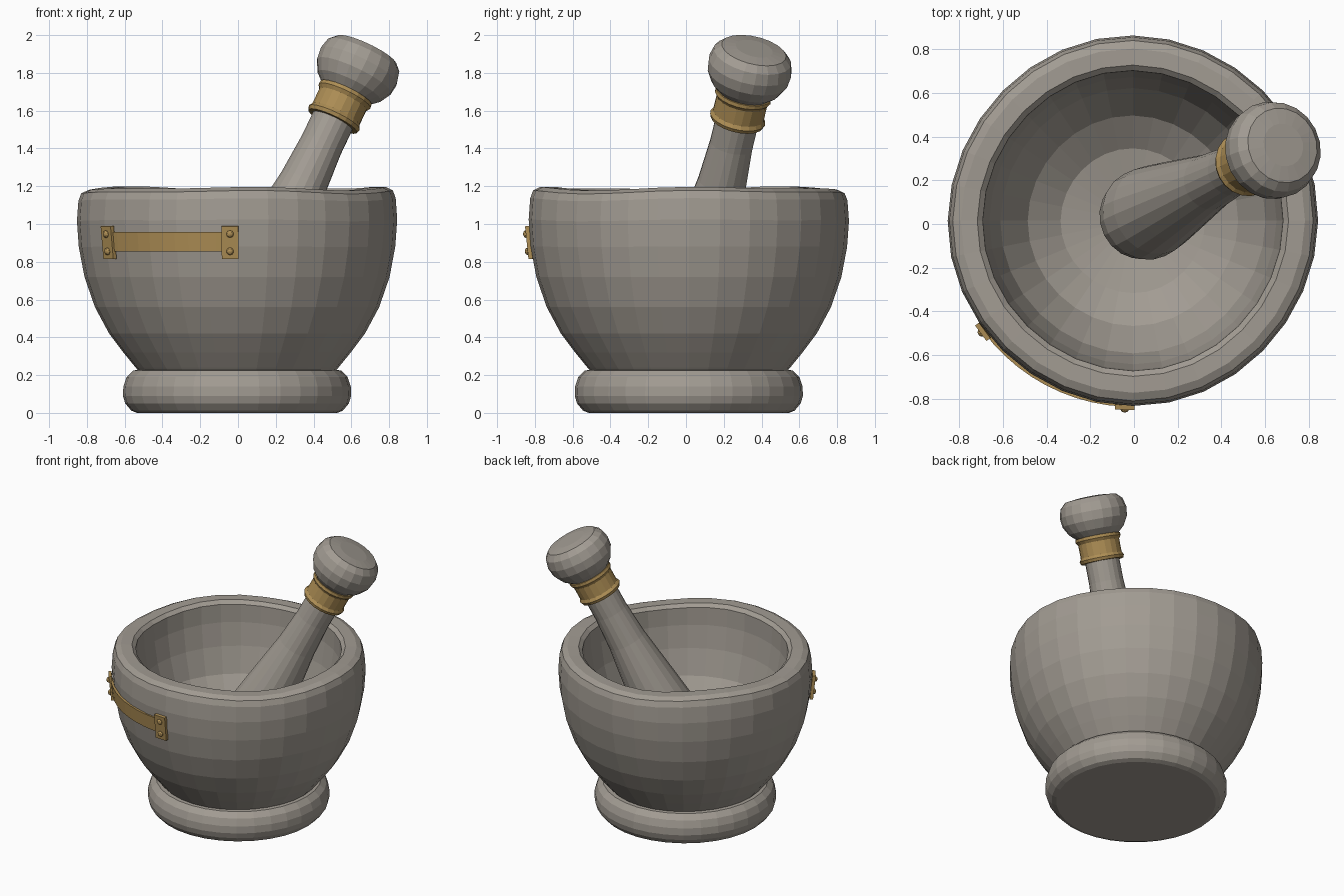
import bpy, bmesh
from math import sin, cos, pi, radians
from mathutils import Vector, Matrix

if "Cube" in bpy.data.objects:
    bpy.data.objects.remove(bpy.data.objects["Cube"])


def material(name, rgb):
    m = bpy.data.materials.new(name)
    m.diffuse_color = (*rgb, 1)
    m.use_nodes = True
    m.node_tree.nodes["Principled BSDF"].inputs["Base Color"].default_value = m.diffuse_color
    return m


STONE = material("stone", (0.36, 0.33, 0.29))
BRASS = material("brass", (0.42, 0.27, 0.09))
CENTRE = Vector((-0.005, 0.015, 0))


def finish(name, bm, mat, matrix):
    bmesh.ops.recalc_face_normals(bm, faces=bm.faces)
    me = bpy.data.meshes.new(name)
    bm.to_mesh(me)
    bm.free()
    me.materials.append(mat)
    ob = bpy.data.objects.new(name, me)
    ob.matrix_world = matrix
    bpy.context.collection.objects.link(ob)
    return ob


def lathe(name, profile, sides, mat, matrix, closed=False, wobble=None):
    """Spin (radius, height) points; open profiles get flat end caps."""
    bm = bmesh.new()
    rings = []
    for r, z in profile:
        ring = []
        for i in range(sides):
            a = 2 * pi * i / sides
            p = Vector((r * cos(a), r * sin(a), z))
            ring.append(bm.verts.new(wobble(p, a) if wobble else p))
        rings.append(ring)
    pairs = list(zip(rings, rings[1:]))
    if closed:
        pairs.append((rings[-1], rings[0]))
    for lo, hi in pairs:
        for i in range(sides):
            j = (i + 1) % sides
            bm.faces.new((lo[i], lo[j], hi[j], hi[i]))
    if not closed:
        bm.faces.new(rings[0][::-1])
        bm.faces.new(rings[-1])
    return finish(name, bm, mat, matrix)


def worn(p, a):
    """Hand-cut unevenness, strongest at the rim."""
    k = max(0, (p.z - 0.6) / 0.6)
    p.z += 0.011 * k * k * (sin(3 * a + 0.6) * 0.6 + sin(5 * a + 2) * 0.5)
    f = 1 + 0.004 * sin(4 * a + 1)
    return Vector((p.x * f, p.y * f, p.z))


# Bowl and foot
outer = [(0.50, 0.20), (0.535, 0.24), (0.60, 0.32), (0.675, 0.42), (0.75, 0.56),
         (0.805, 0.72), (0.835, 0.88), (0.845, 1.02), (0.837, 1.13), (0.822, 1.17), (0.785, 1.188)]
inner = [(0.71, 1.188), (0.685, 1.165), (0.68, 1.04), (0.655, 0.88), (0.605, 0.70),
         (0.48, 0.51), (0.33, 0.41), (0.12, 0.37)]
lathe("bowl", outer + inner, 32, STONE, Matrix.Translation(CENTRE), wobble=worn)
lathe("foot", [(0.53, 0), (0.56, 0.012), (0.592, 0.05), (0.604, 0.09), (0.602, 0.14),
               (0.585, 0.19), (0.55, 0.225), (0.48, 0.23)], 32, STONE, Matrix.Translation(CENTRE))

# Pestle leaning to the back right; heights run along its axis
axis = Vector((0.476, 0.24, 1)).normalized()
lean = Matrix.Translation((0.337, 0.187, 1.2)) @ axis.to_track_quat('Z', 'Y').to_matrix().to_4x4()
lathe("pestle", [(0.06, -0.875), (0.135, -0.845), (0.185, -0.78), (0.21, -0.69), (0.207, -0.58),
                 (0.185, -0.40), (0.155, -0.17), (0.13, 0.02), (0.115, 0.25), (0.115, 0.40),
                 (0.13, 0.55), (0.185, 0.60), (0.218, 0.66), (0.225, 0.72),
                 (0.21, 0.78), (0.175, 0.815), (0.10, 0.825)], 20, STONE, lean)
lathe("pestle_collar", [(0.11, 0.39), (0.142, 0.39), (0.15, 0.41), (0.138, 0.43), (0.138, 0.52),
                        (0.152, 0.54), (0.15, 0.56), (0.11, 0.565)], 20, BRASS, lean, closed=True)

# Curved repair strap across the front left of the bowl
A0, A1 = radians(-143.5), radians(-92.5)
bm = bmesh.new()
previous = None
for i in range(11):
    a = A0 + (A1 - A0) * i / 10
    section = [bm.verts.new((r * cos(a), r * sin(a), z))
               for r, z in ((0.82, 0.855), (0.842, 0.855), (0.852, 0.957), (0.82, 0.957))]
    if previous:
        for k in range(4):
            n = (k + 1) % 4
            bm.faces.new((previous[k], previous[n], section[n], section[k]))
    else:
        bm.faces.new(section)
    previous = section
bm.faces.new(previous)
finish("strap", bm, BRASS, Matrix.Translation(CENTRE))

# End plates and rivets, lying on the bowl wall
for side, a in (("left", A0), ("right", A1)):
    place = (Matrix.Translation(CENTRE) @ Matrix.Rotation(a, 4, 'Z')
             @ Matrix.Translation((0.846, 0, 0.902)) @ Matrix.Rotation(radians(6), 4, 'Y'))
    bm = bmesh.new()
    bmesh.ops.create_cube(bm, size=1, matrix=Matrix.Diagonal((0.022, 0.088, 0.175, 1)))
    finish(side + "_plate", bm, BRASS, place)
    for label, z in (("lower", -0.046), ("upper", 0.046)):
        spot = place @ Matrix.Translation((0.009, 0, z)) @ Matrix.Rotation(pi / 2, 4, 'Y')
        lathe(f"{side}_{label}_rivet", [(0.02, 0), (0.019, 0.008), (0.013, 0.015), (0.005, 0.018)],
              10, BRASS, spot)
